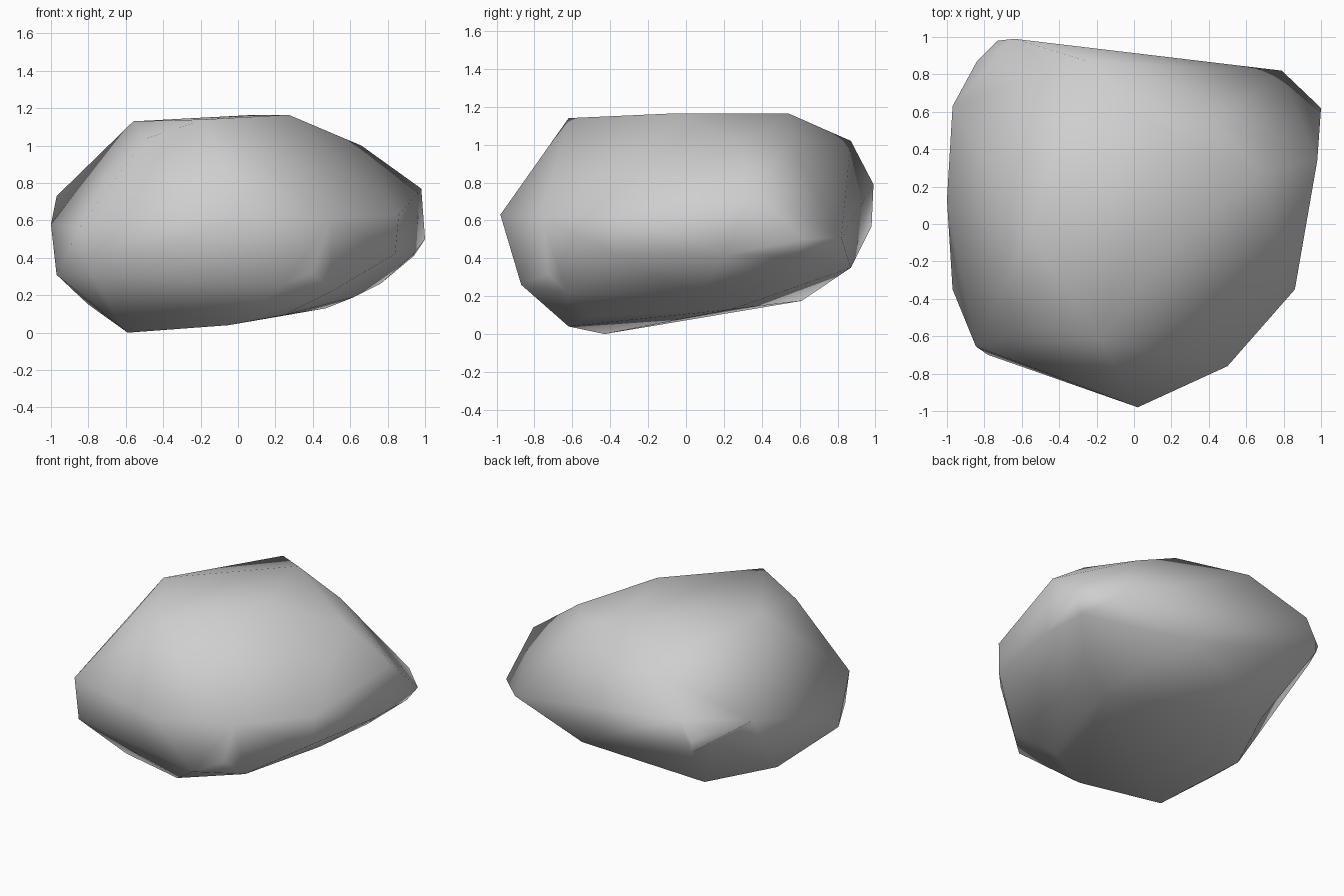
import bpy
import bmesh
from mathutils import Vector

default = bpy.data.objects.get("Cube")
if default:
    bpy.data.objects.remove(default, do_unlink=True)

# One plain stone colour
stone = bpy.data.materials.new("stone grey")
stone.use_nodes = True
grey = (0.62, 0.62, 0.62, 1)
stone.diffuse_color = grey
stone.node_tree.nodes["Principled BSDF"].inputs["Base Color"].default_value = grey

# Corners of the boulder, by region
underside = [(-.59, -.43, 0), (-.05, -.62, .04), (.25, -.5, .095), (.47, .24, .13),
             (.62, .05, .19), (.76, .4, .26), (.22, .87, .35), (-.575, .61, .175),
             (-.8, .105, .15), (-.97, -.35, .31), (-.78, -.7, .3), (.25, -.87, .26),
             (.5, -.63, .22)]
girdle = [(.02, -.98, .63), (.5, -.76, .62), (.86, -.35, .63), (.84, -.37, .42),
          (.94, .22, .42), (.94, .58, .41), (1, .62, .5), (.98, .34, .77),
          (.79, .82, .51), (-.73, .98, .57), (-.73, .98, .65), (-.64, .99, .79),
          (-.84, .87, .7), (-.97, .63, .73), (-1, .13, .58), (-.845, -.655, .565)]
crown = [(-.25, .87, 1.02), (.43, .55, 1.02), (.66, .28, 1), (.27, -.06, 1.165),
         (.1, .54, 1.165), (-.56, -.05, 1.13), (-.18, -.62, 1.14), (-.5, -.54, 1.035)]

# Boulder: a faceted shell around its corners
bm = bmesh.new()
for corner in underside + girdle + crown:
    bm.verts.new(corner)
bmesh.ops.convex_hull(bm, input=bm.verts[:])
bmesh.ops.delete(bm, geom=[v for v in bm.verts if not v.link_faces], context='VERTS')


def dent(spot, bottom):
    """Split the edge nearest to spot and sink its new middle corner."""
    spot = Vector(spot)
    ridge = min(bm.edges, key=lambda e: ((e.verts[0].co + e.verts[1].co) / 2 - spot).length)
    split = bmesh.ops.subdivide_edges(bm, edges=[ridge], cuts=1)["geom_inner"]
    for part in split:
        if isinstance(part, bmesh.types.BMVert):
            part.co = bottom


# Hollow under the back corner, and a small ledge low on the front
dent((-.77, .56, .39), (-.73, .7, .53))
dent((.4, -.75, .4), (.4, -.73, .32))
bmesh.ops.recalc_face_normals(bm, faces=bm.faces[:])

mesh = bpy.data.meshes.new("boulder")
for face in bm.faces:
    face.smooth = True
bm.to_mesh(mesh)
bm.free()
mesh.materials.append(stone)
boulder = bpy.data.objects.new("boulder", mesh)
bpy.context.collection.objects.link(boulder)
